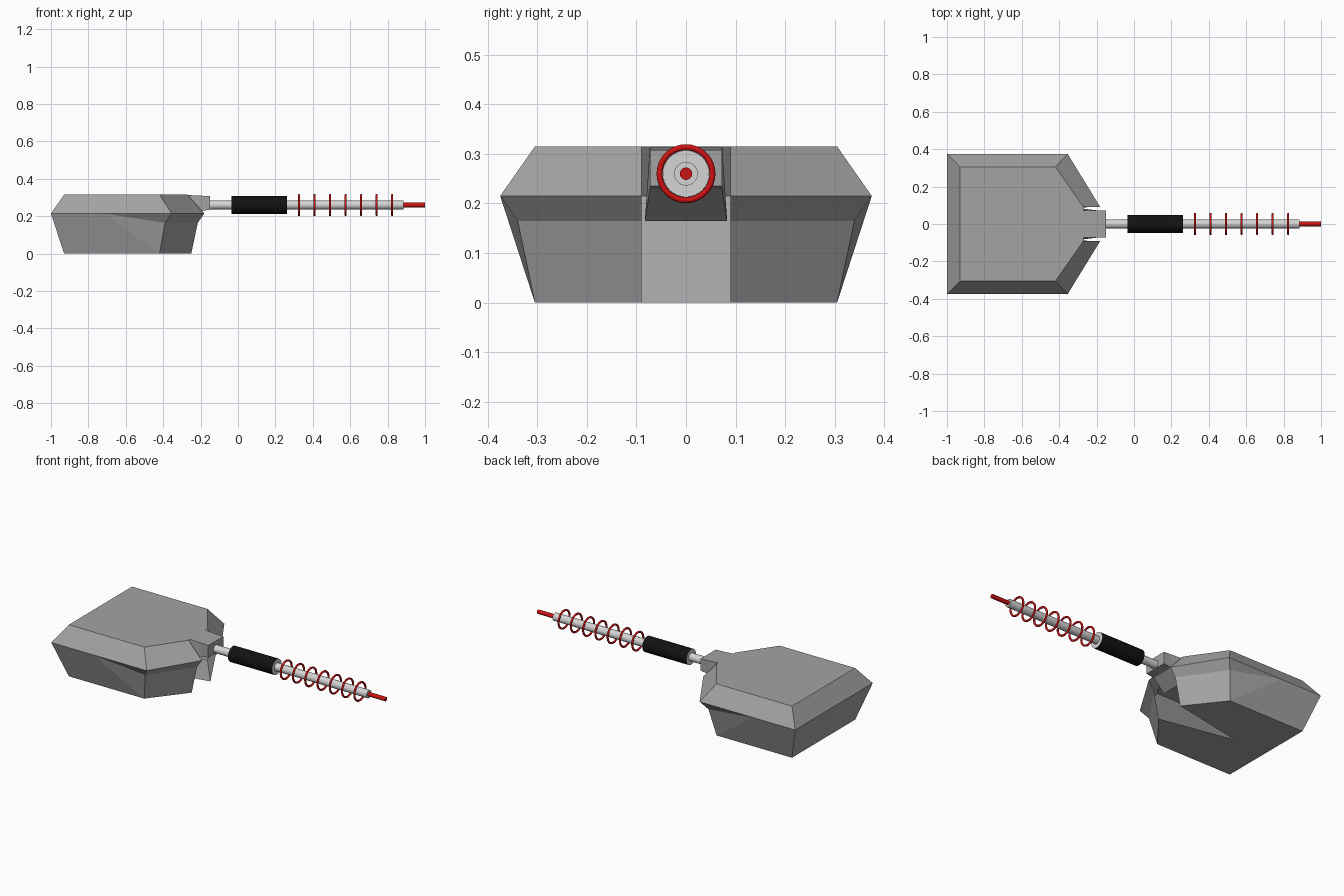
import bpy, bmesh, math
from mathutils import Matrix

if "Cube" in bpy.data.objects:
    bpy.data.objects.remove(bpy.data.objects["Cube"])


def material(name, color):
    m = bpy.data.materials.new(name)
    m.diffuse_color = (*color, 1)
    m.use_nodes = True
    m.node_tree.nodes["Principled BSDF"].inputs["Base Color"].default_value = m.diffuse_color
    return m


GREY = material("hull grey", (0.37, 0.37, 0.37))
LIGHT = material("light metal", (0.66, 0.66, 0.66))
BLACK = material("black grip", (0.006, 0.006, 0.006))
RED = material("red coil", (0.62, 0.006, 0.006))
AXIS_Z = 0.26


def finish(bm, name, mats):
    bmesh.ops.recalc_face_normals(bm, faces=bm.faces)
    me = bpy.data.meshes.new(name)
    bm.to_mesh(me)
    bm.free()
    ob = bpy.data.objects.new(name, me)
    bpy.context.collection.objects.link(ob)
    for m in mats:
        me.materials.append(m)
    return ob


def smooth(ob):
    bpy.ops.object.select_all(action='DESELECT')
    ob.select_set(True)
    bpy.context.view_layer.objects.active = ob
    bpy.ops.object.shade_smooth_by_angle(angle=math.radians(40))


# Turret hull: half shell, mirrored; the front slot and belly notch stay open
P = {
    "t0": (-.93, 0, .315), "t1": (-.93, .305, .315), "t2": (-.42, .305, .315),
    "t3": (-.27, .09, .315), "t4": (-.27, 0, .315),
    "m0": (-1, 0, .215), "m1": (-1, .375, .215), "ms": (-.72, .375, .215),
    "m2": (-.355, .375, .215), "m3": (-.18, .09, .215),
    "l2": (-.39, .34, .165), "l3": (-.215, .09, .165),
    "b0": (-.93, 0, 0), "b1": (-.93, .305, 0), "b2": (-.42, .305, 0),
    "b3": (-.25, .09, 0), "c": (-.71, 0, 0),
}
FACES = [
    "t0 t1 t2 t3 t4", "m0 m1 t1 t0", "m1 ms m2 t2 t1", "m2 m3 t3 t2",  # roof and bevels
    "ms m2 l2", "m2 m3 l3 l2",                                         # undercut
    "m0 m1 b1 b0", "m1 ms b2 b1", "ms l2 b2", "l2 l3 b3 b2",           # lower sides
    "b0 b1 b2 b3 c",                                                   # belly
]
bm = bmesh.new()
v = {k: bm.verts.new(p) for k, p in P.items()}
for f in FACES:
    bm.faces.new([v[k] for k in f.split()])
hull = finish(bm, "turret_hull", [GREY])
mir = hull.modifiers.new("mirror", 'MIRROR')
mir.use_axis = (False, True, False)
mir.use_clip = True

# Gun mount: block in the slot, its back end flaring downward
bm = bmesh.new()
rings = []
for x, w, lo, hi in [(-.15, .073, .235, .308), (-.2, .073, .228, .31), (-.28, .083, .165, .314)]:
    rings.append([bm.verts.new(p) for p in ((x, -w, lo), (x, w, lo), (x, .073, hi), (x, -.073, hi))])
for a, b in zip(rings, rings[1:]):
    for i in range(4):
        j = (i + 1) % 4
        bm.faces.new((a[i], a[j], b[j], b[i]))
bm.faces.new(rings[0])
bm.faces.new(rings[-1])
finish(bm, "gun_mount", [GREY])


def rod(name, x0, x1, r, mats, side_index=0, sides=32):
    """Cylinder along x on the gun axis; end caps use material 0."""
    bm = bmesh.new()
    mat = Matrix.Translation(((x0 + x1) / 2, 0, AXIS_Z)) @ Matrix.Rotation(math.pi / 2, 4, 'Y')
    bmesh.ops.create_cone(bm, cap_ends=True, segments=sides, radius1=r, radius2=r,
                          depth=x1 - x0, matrix=mat)
    bm.normal_update()
    for f in bm.faces:
        f.material_index = 0 if abs(f.normal.x) > 0.9 else side_index
    smooth(finish(bm, name, mats))


# Barrel, sleeve with light end caps, and red tip
rod("barrel", -.155, .885, .024, [LIGHT])
rod("barrel_sleeve", -.035, .262, .047, [LIGHT, BLACK], 1)
rod("barrel_tip", .88, 1.0, .0125, [RED])

# Seven coil rings floating around the barrel
for i in range(7):
    bpy.ops.mesh.primitive_torus_add(
        major_segments=32, minor_segments=10, major_radius=.0535, minor_radius=.006,
        location=(.326 + i * .083, 0, AXIS_Z), rotation=(0, math.pi / 2, 0))
    ring = bpy.context.object
    ring.name = f"coil_ring_{i + 1}"
    ring.data.materials.append(RED)
    smooth(ring)
